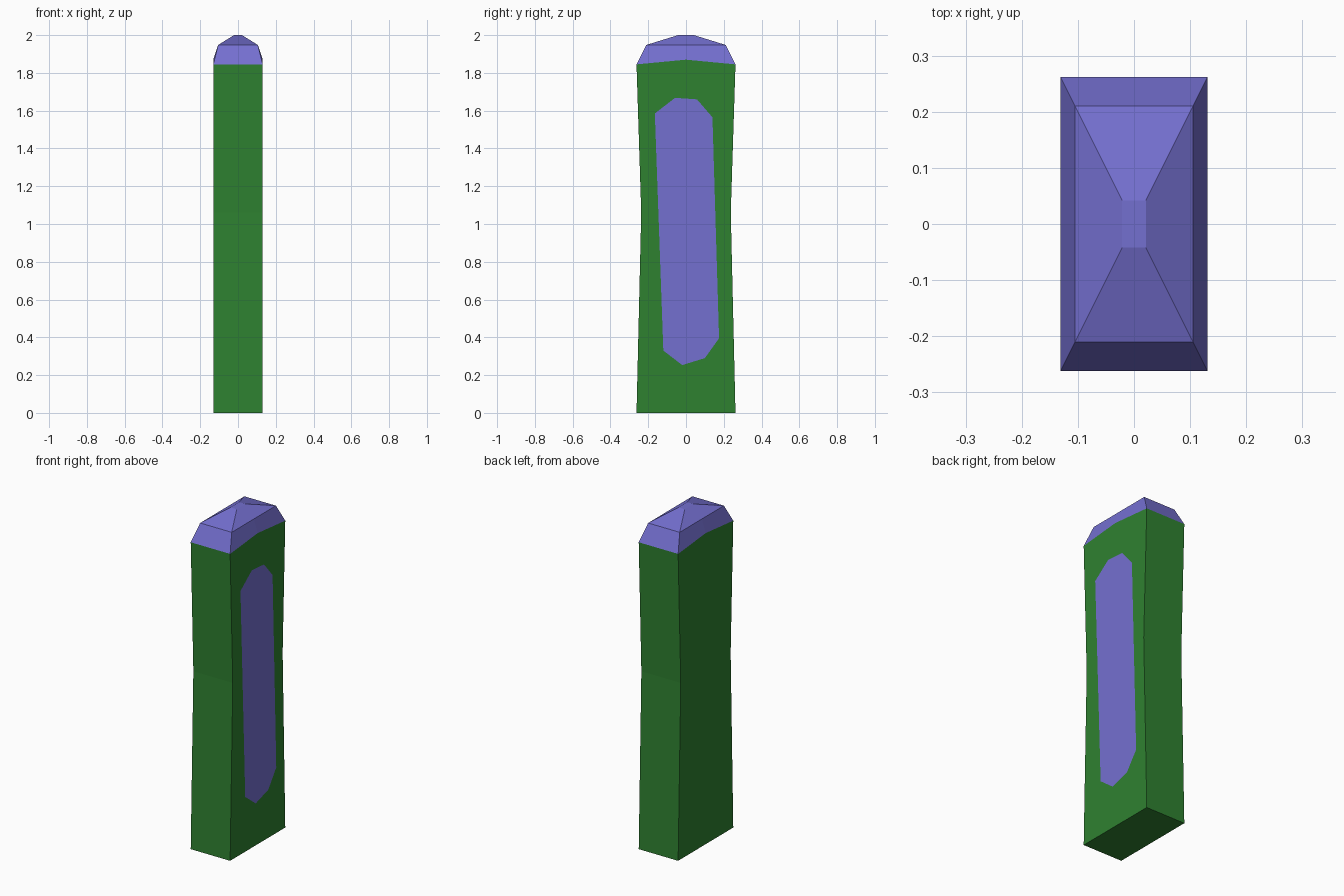
import bpy, bmesh

if "Cube" in bpy.data.objects:
    bpy.data.objects.remove(bpy.data.objects["Cube"])


def material(name, color):
    mat = bpy.data.materials.new(name)
    mat.diffuse_color = color
    mat.use_nodes = True
    mat.node_tree.nodes["Principled BSDF"].inputs["Base Color"].default_value = mat.diffuse_color
    return mat


def add_object(name, bm, mat):
    bmesh.ops.recalc_face_normals(bm, faces=bm.faces)
    mesh = bpy.data.meshes.new(name)
    bm.to_mesh(mesh)
    bm.free()
    mesh.materials.append(mat)
    obj = bpy.data.objects.new(name, mesh)
    bpy.context.collection.objects.link(obj)
    return obj


def ring(bm, x, y, z, z_mid):
    """Rectangle with an extra vertex in the middle of each long side."""
    pts = [(x, -y, z), (x, 0, z_mid), (x, y, z),
           (-x, y, z), (-x, 0, z_mid), (-x, -y, z)]
    return [bm.verts.new(p) for p in pts]


def loft(name, levels, mat, close_bottom=False, close_top=False):
    bm = bmesh.new()
    rings = [ring(bm, *level) for level in levels]
    for a, b in zip(rings, rings[1:]):
        for i in range(6):
            j = (i + 1) % 6
            bm.faces.new((a[i], a[j], b[j], b[i]))
    if close_bottom:
        bm.faces.new(rings[0][::-1])
    if close_top:
        bm.faces.new(rings[-1])
    return add_object(name, bm, mat)


green = material("green", (0.028, 0.22, 0.030, 1))
violet = material("violet", (0.175, 0.16, 0.63, 1))

HALF_X, HALF_Y = 0.131, 0.262
shoulder = (HALF_X, HALF_Y, 1.845, 1.87)

# Waisted slab body, open where the cap sits
loft("body", [(HALF_X, HALF_Y, 0, 0), (HALF_X, 0.237, 1.06, 1.06), shoulder],
     green, close_bottom=True)

# Two-stage hipped cap
loft("cap", [shoulder, (0.105, 0.21, 1.948, 1.948), (0.021, 0.042, 2.0, 2.0)],
     violet, close_top=True)

# Irregular panel on the right face only
outline = [(-0.165, 1.585), (-0.12, 0.33), (-0.02, 0.253), (0.10, 0.29),
           (0.175, 0.395), (0.14, 1.565), (0.058, 1.66), (-0.058, 1.668)]
bm = bmesh.new()
bm.faces.new([bm.verts.new((HALF_X + 0.001, y, z)) for y, z in outline])
panel = add_object("side_panel", bm, violet)
if panel.data.polygons[0].normal.x < 0:
    panel.data.flip_normals()
